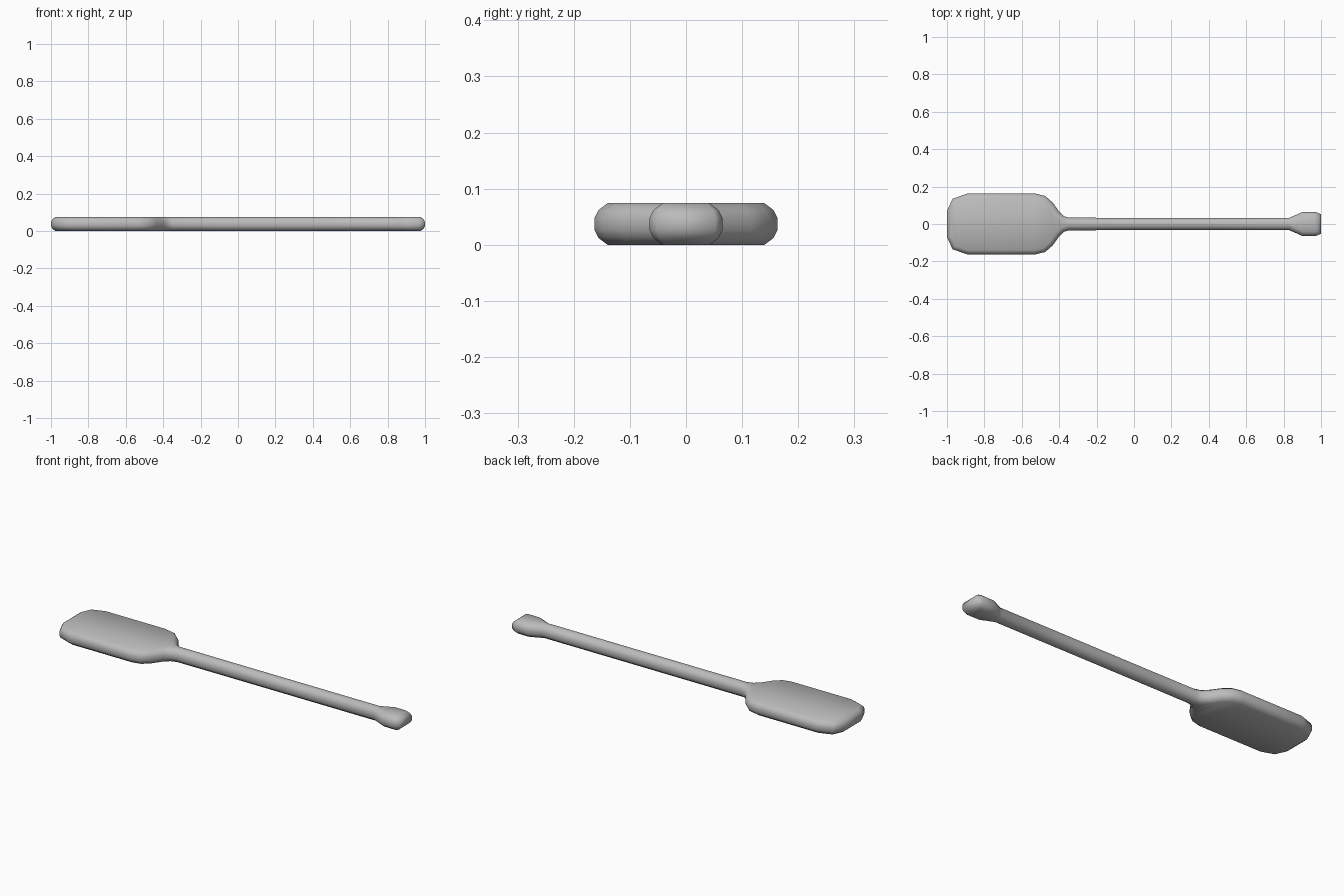
import bpy, bmesh
from mathutils import Vector

cube = bpy.data.objects.get("Cube")
if cube:
    bpy.data.objects.remove(cube, do_unlink=True)

# Grey finish
mat = bpy.data.materials.new("plain_grey")
mat.use_nodes = True
grey = (0.5, 0.5, 0.5, 1.0)
mat.diffuse_color = grey
mat.node_tree.nodes["Principled BSDF"].inputs["Base Color"].default_value = grey

# Half outline from blade tip to grip end: blade, neck, shaft, grip
half = [(-1.0, 0.07), (-0.97, 0.135), (-0.89, 0.163), (-0.71, 0.163),
        (-0.53, 0.163), (-0.475, 0.15), (-0.435, 0.115), (-0.40, 0.066),
        (-0.375, 0.042), (-0.35, 0.034), (-0.1, 0.033), (0.4, 0.033),
        (0.83, 0.033), (0.86, 0.046), (0.90, 0.064), (0.97, 0.065), (1.0, 0.052)]
# Rounded rim: height and inset of each ring
rim = [(0.0, 0.023), (0.012, 0.007), (0.026, 0.0),
       (0.048, 0.0), (0.062, 0.007), (0.074, 0.023)]

outline = [Vector(p) for p in half] + [Vector((x, -y)) for x, y in reversed(half)]
n, m = len(outline), len(half)


def inset_point(i, d):
    """Move an outline point inward by a mitred distance d."""
    a = (outline[i] - outline[i - 1]).normalized()
    b = (outline[(i + 1) % n] - outline[i]).normalized()
    na, nb = Vector((a.y, -a.x)), Vector((b.y, -b.x))
    return outline[i] + (na + nb) * d / (1 + na.dot(nb))


bm = bmesh.new()
rings = [[bm.verts.new((*inset_point(i, d), z)) for i in range(n)] for z, d in rim]

# Rounded side wall
for low, high in zip(rings, rings[1:]):
    for i in range(n):
        j = (i + 1) % n
        bm.faces.new((low[i], low[j], high[j], high[i]))

# Flat top and bottom, bridged across the centre line
for ring in (rings[0], rings[-1]):
    for i in range(m - 1):
        bm.faces.new((ring[i], ring[i + 1], ring[n - 2 - i], ring[n - 1 - i]))

bmesh.ops.recalc_face_normals(bm, faces=bm.faces)
for f in bm.faces:
    f.smooth = True
mesh = bpy.data.meshes.new("paddle")
bm.to_mesh(mesh)
bm.free()
mesh.materials.append(mat)
paddle = bpy.data.objects.new("paddle", mesh)
bpy.context.collection.objects.link(paddle)
